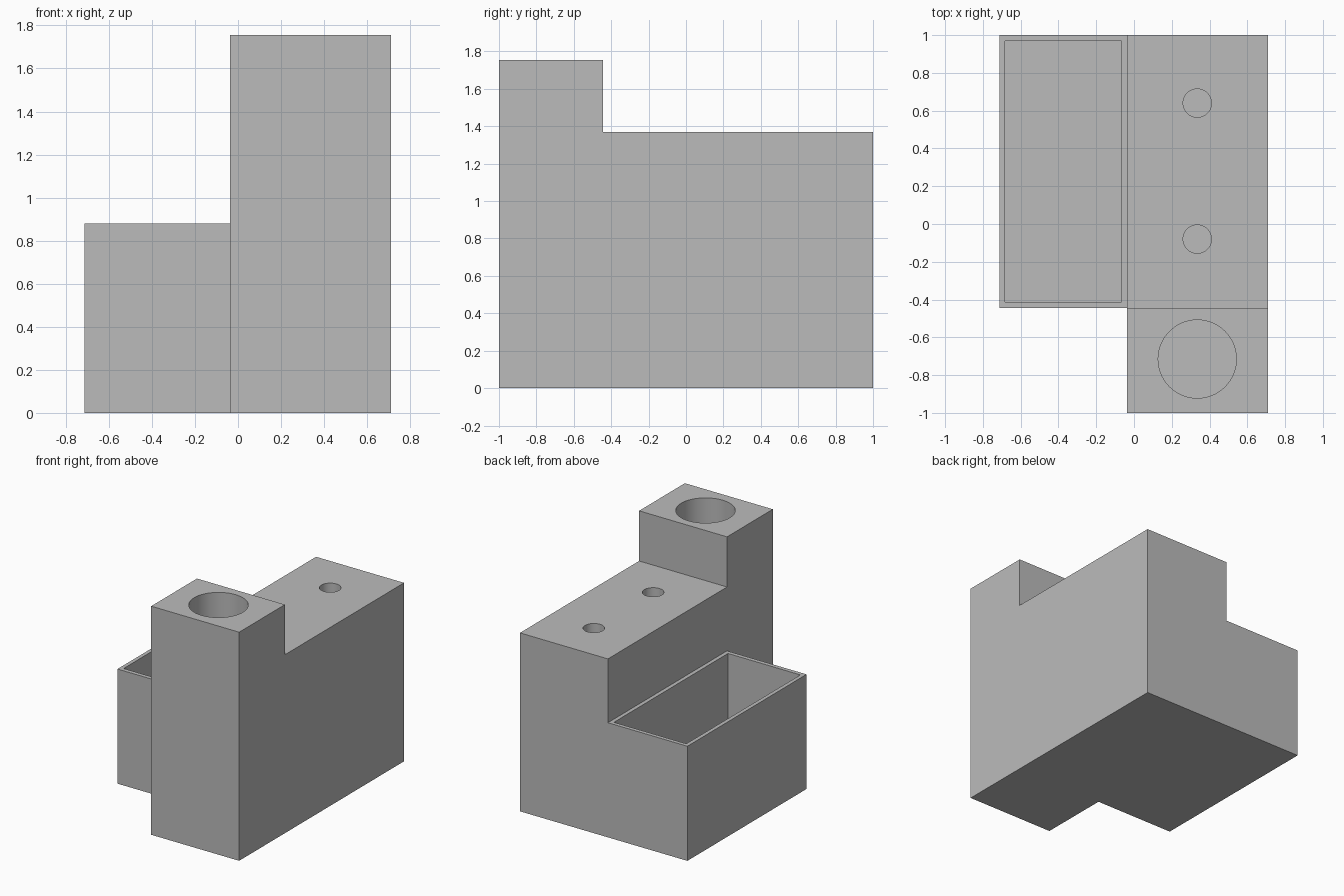
import bpy, bmesh

if "Cube" in bpy.data.objects:
    bpy.data.objects.remove(bpy.data.objects["Cube"])

grey = bpy.data.materials.new("plain grey")
grey.diffuse_color = (0.5, 0.5, 0.5, 1)
grey.use_nodes = True
grey.node_tree.nodes["Principled BSDF"].inputs["Base Color"].default_value = grey.diffuse_color


def make_object(name, bm):
    bmesh.ops.recalc_face_normals(bm, faces=bm.faces)
    mesh = bpy.data.meshes.new(name)
    bm.to_mesh(mesh)
    bm.free()
    mesh.materials.append(grey)
    obj = bpy.data.objects.new(name, mesh)
    bpy.context.collection.objects.link(obj)
    return obj


def box(name, lo, hi):
    bm = bmesh.new()
    bmesh.ops.create_cube(bm, size=1)
    for v in bm.verts:
        v.co = [(a + b) / 2 + c * (b - a) for a, b, c in zip(lo, hi, v.co)]
    return make_object(name, bm)


def cylinder(name, x, y, radius, bottom, top):
    bm = bmesh.new()
    bmesh.ops.create_cone(bm, cap_ends=True, segments=64, radius1=radius,
                          radius2=radius, depth=top - bottom)
    bmesh.ops.translate(bm, verts=bm.verts, vec=(x, y, (top + bottom) / 2))
    return make_object(name, bm)


def combine(target, tool, operation):
    mod = target.modifiers.new(tool.name, 'BOOLEAN')
    mod.operation, mod.solver, mod.object = operation, 'EXACT', tool
    bpy.context.view_layer.objects.active = target
    bpy.ops.object.modifier_apply(modifier=mod.name)
    bpy.data.objects.remove(tool)


# Stepped block: side profile (y, z) extruded across x
left, right, step, floor = -0.037, 0.71, -0.445, 0.03
profile = [(-1, 0), (1, 0), (1, 1.37), (step, 1.37), (step, 1.755), (-1, 1.755)]
bm = bmesh.new()
face = bm.faces.new([bm.verts.new((left, y, z)) for y, z in profile])
side = bmesh.ops.extrude_face_region(bm, geom=[face])
bmesh.ops.translate(bm, vec=(right - left, 0, 0),
                    verts=[g for g in side["geom"] if isinstance(g, bmesh.types.BMVert)])
holder = make_object("stepped_holder", bm)

# Open tray fused to the left side
combine(holder, box("tray", (-0.712, step, 0), (left, 1, 0.88)), 'UNION')
combine(holder, box("tray_cavity", (-0.682, -0.413, floor), (-0.067, 0.97, 1.0)), 'DIFFERENCE')

# Round sockets in the tower and the lower top
for name, y, radius, top in (("large_socket", -0.715, 0.207, 1.755),
                             ("front_socket", -0.08, 0.075, 1.37),
                             ("rear_socket", 0.64, 0.075, 1.37)):
    combine(holder, cylinder(name, 0.335, y, radius, floor, top + 0.1), 'DIFFERENCE')

# Smooth socket walls, crisp block edges
bpy.ops.object.select_all(action='DESELECT')
holder.select_set(True)
bpy.context.view_layer.objects.active = holder
bpy.ops.object.shade_smooth_by_angle(angle=0.5)
